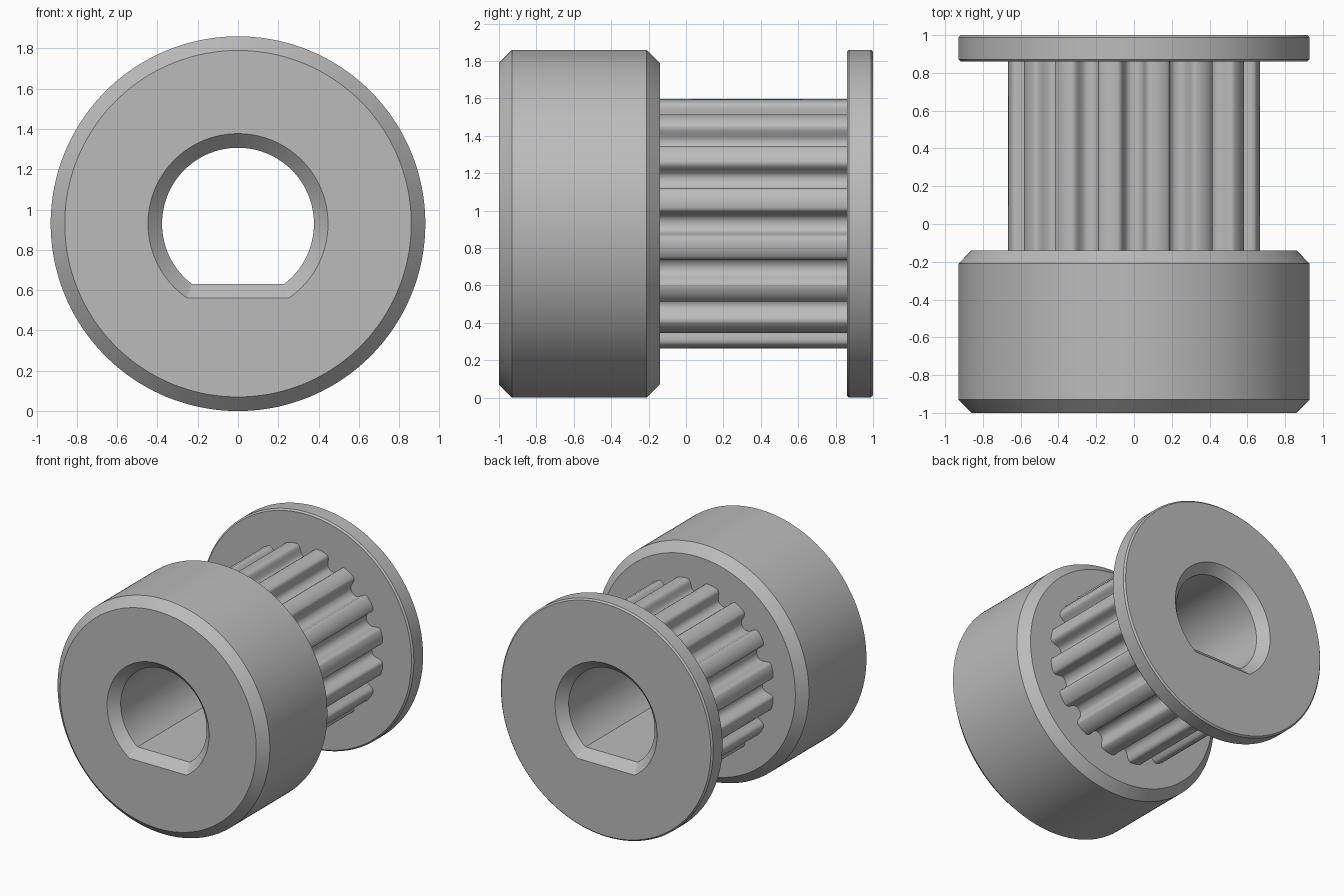
import bpy, bmesh, math

if "Cube" in bpy.data.objects:
    bpy.data.objects.remove(bpy.data.objects["Cube"])

R = 0.93            # hub and flange radius, also the axis height
BORE, FLAT = 0.377, 0.30
CHAMFER = 0.07
TEETH = 16
N = TEETH * 16      # points around every ring

metal = bpy.data.materials.new("machined_grey_metal")
metal.use_nodes = True
grey = (0.5, 0.5, 0.5, 1)
metal.diffuse_color = grey
metal.node_tree.nodes["Principled BSDF"].inputs["Base Color"].default_value = grey


def polar(angle, r):
    return r * math.sin(angle), R - r * math.cos(angle)


def circle(r):
    return [polar(2 * math.pi * k / N, r) for k in range(N)]


def d_bore(grow=0.0):
    """Circle with a flat across the bottom."""
    r, d = BORE + grow, FLAT + grow
    corner = math.acos(d / r)
    half = 26
    points = []
    for k in range(N):
        s = k if k <= N // 2 else k - N
        if abs(s) <= half:
            points.append((s / half * d * math.tan(corner), R - d))
        else:
            t = (abs(s) - half) / (N / 2 - half)
            angle = corner + t * (math.pi - corner)
            points.append(polar(math.copysign(angle, s), r))
    return points


def tooth_ring():
    """Belt teeth: half a pitch from groove centre to tooth tip, mirrored."""
    half = [(0, .57), (2, .573), (3.6, .583), (4.6, .6), (5.1, .63),
            (5.5, .65), (6.2, .664), (7.3, .672), (11.25, .675)]
    pitch = 360 / TEETH
    period = half + [(pitch - a, r) for a, r in half[-2:0:-1]]
    return [polar(math.radians(i * pitch + a), r)
            for i in range(TEETH) for a, r in period]


def loft(name, sections):
    """Join (y, ring) sections into one closed, hollow part."""
    bm = bmesh.new()
    rings = [[bm.verts.new((x, y, z)) for x, z in ring] for y, ring in sections]
    for i, a in enumerate(rings):
        b = rings[(i + 1) % len(rings)]
        for k in range(N):
            j = (k + 1) % N
            bm.faces.new((a[k], a[j], b[j], b[k]))
    bmesh.ops.recalc_face_normals(bm, faces=bm.faces)
    mesh = bpy.data.meshes.new(name)
    bm.to_mesh(mesh)
    bm.free()
    mesh.materials.append(metal)
    obj = bpy.data.objects.new(name, mesh)
    bpy.context.collection.objects.link(obj)
    bpy.ops.object.select_all(action="DESELECT")
    obj.select_set(True)
    bpy.context.view_layer.objects.active = obj
    bpy.ops.object.shade_smooth_by_angle(angle=math.radians(36))
    return obj


FRONT, HUB_BACK, FLANGE_FRONT, BACK = -1.0, -0.14, 0.86, 1.0
EDGE = 0.012

# Hub with chamfered rims and a chamfered bore mouth
loft("hub", [
    (HUB_BACK, d_bore()),
    (FRONT + CHAMFER, d_bore()),
    (FRONT, d_bore(CHAMFER)),
    (FRONT, circle(R - CHAMFER)),
    (FRONT + CHAMFER, circle(R)),
    (HUB_BACK - CHAMFER, circle(R)),
    (HUB_BACK, circle(R - CHAMFER)),
])

# Toothed barrel between hub and flange
loft("toothed_barrel", [
    (FLANGE_FRONT, d_bore()),
    (HUB_BACK, d_bore()),
    (HUB_BACK, tooth_ring()),
    (FLANGE_FRONT, tooth_ring()),
])

# Thin rear flange with a chamfered bore mouth
loft("flange", [
    (BACK, d_bore(CHAMFER)),
    (BACK - CHAMFER, d_bore()),
    (FLANGE_FRONT, d_bore()),
    (FLANGE_FRONT, circle(R - EDGE)),
    (FLANGE_FRONT + EDGE, circle(R)),
    (BACK - EDGE, circle(R)),
    (BACK, circle(R - EDGE)),
])
